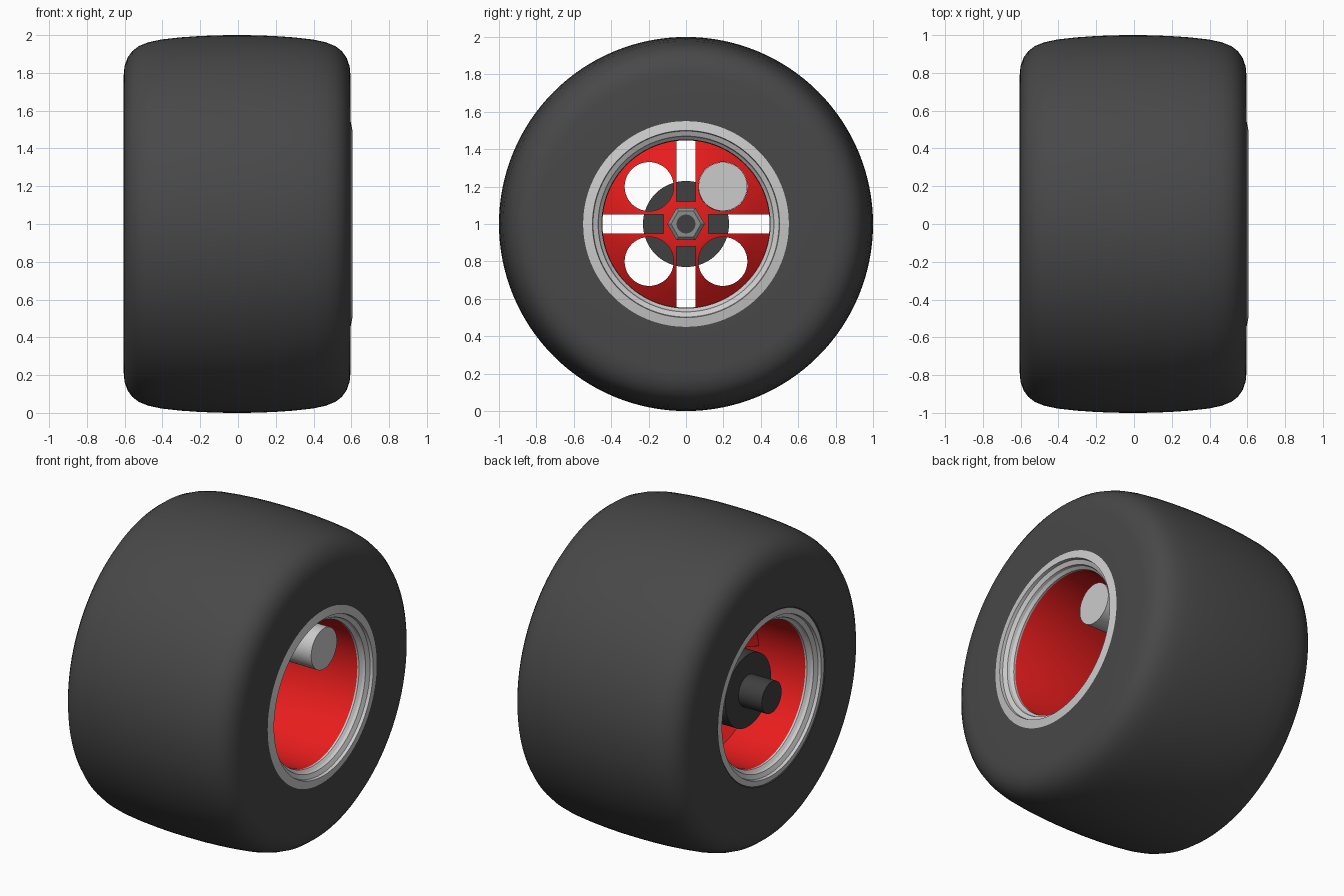
import bpy, bmesh, math
from mathutils import Matrix

if "Cube" in bpy.data.objects:
    bpy.data.objects.remove(bpy.data.objects["Cube"])

CZ = 1.0  # wheel centre height


def material(name, rgb):
    m = bpy.data.materials.new(name)
    m.diffuse_color = (*rgb, 1)
    m.use_nodes = True
    m.node_tree.nodes["Principled BSDF"].inputs["Base Color"].default_value = m.diffuse_color
    return m


RUBBER = material("rubber", (0.065, 0.065, 0.065))
RED = material("red_paint", (0.8, 0.012, 0.012))
DARK = material("dark_metal", (0.05, 0.05, 0.05))
STEEL = material("steel", (0.25, 0.27, 0.26))


def finish(bm, name, mat=None, angle=30):
    bmesh.ops.recalc_face_normals(bm, faces=bm.faces)
    me = bpy.data.meshes.new(name)
    bm.to_mesh(me)
    bm.free()
    ob = bpy.data.objects.new(name, me)
    bpy.context.collection.objects.link(ob)
    ob.location.z = CZ
    if mat:
        me.materials.append(mat)
    bpy.ops.object.select_all(action='DESELECT')
    ob.select_set(True)
    bpy.context.view_layer.objects.active = ob
    bpy.ops.object.shade_smooth_by_angle(angle=math.radians(angle))
    return ob


def lathe(name, profile, mat=None, steps=96, angle=30):
    """Spin a closed (x, radius) profile round the x axis."""
    bm = bmesh.new()
    vs = [bm.verts.new((x, 0, r)) for x, r in profile]
    es = [bm.edges.new((vs[i - 1], vs[i])) for i in range(len(vs))]
    bmesh.ops.spin(bm, geom=vs + es, cent=(0, 0, 0), axis=(1, 0, 0),
                   angle=math.tau, steps=steps, use_duplicate=False)
    bmesh.ops.remove_doubles(bm, verts=bm.verts, dist=1e-5)
    return finish(bm, name, mat, angle)


def add_cylinder(bm, x0, x1, r, y=0, z=0, seg=64):
    mat = Matrix.Translation(((x0 + x1) / 2, y, z)) @ Matrix.Rotation(math.pi / 2, 4, 'Y')
    bmesh.ops.create_cone(bm, cap_ends=True, segments=seg, radius1=r, radius2=r,
                          depth=abs(x1 - x0), matrix=mat)


def cylinder(name, x0, x1, r, y=0, z=0, seg=64, mat=None):
    bm = bmesh.new()
    add_cylinder(bm, x0, x1, r, y, z, seg)
    return finish(bm, name, mat)


# Tyre: flat sidewalls, rounded shoulders and slightly crowned tread
half = [(0.6, 0.54), (0.6, 0.79), (0.596, 0.835), (0.58, 0.88), (0.555, 0.915), (0.52, 0.942),
        (0.47, 0.962), (0.4, 0.977), (0.3, 0.988), (0.2, 0.995), (0.1, 0.999)]
outer = half + [(0, 1.0)] + [(-x, r) for x, r in reversed(half)]
tyre = [(x - 0.005, r) for x, r in outer] + [(-0.55, 0.48), (0.55, 0.48)]
lathe("tyre", tyre, RUBBER, 128, 35)

# Silver flange on each side of the rim
flange = [(0.592, 0.565), (0.605, 0.5), (0.585, 0.497), (0.572, 0.47), (0.555, 0.465),
          (0.54, 0.45), (0.5, 0.45), (0.5, 0.5), (0.56, 0.565)]
lathe("outer_rim_flange", flange, None, 96, 10)
lathe("inner_rim_flange", [(-x - (0.004 if r > 0.56 else 0.0), r) for x, r in flange],
      None, 96, 10)

# Red barrel
lathe("rim_barrel", [(0.54, 0.455), (0.52, 0.447), (-0.52, 0.447), (-0.54, 0.455),
                     (-0.54, 0.475), (0.54, 0.475)], RED)

# Domed wheel centre
front = [(0.06, 0), (0.06, 0.12), (0.04, 0.2), (0.0, 0.29), (-0.06, 0.37), (-0.13, 0.455)]
back = [(x - 0.08, r) for x, r in reversed(front)]
centre = lathe("wheel_centre", front + back, RED, 96, 30)

# Cutters: four round holes and a cross of four slots
bm = bmesh.new()
for sy in (-1, 1):
    for sz in (-1, 1):
        add_cylinder(bm, -0.5, 0.5, 0.131, 0.197 * sy, 0.2 * sz)
holes = finish(bm, "hole_cutters")
bm = bmesh.new()
for i in range(4):
    turn = Matrix.Rotation(i * math.pi / 2, 4, 'X')
    bmesh.ops.create_cube(bm, size=1, matrix=turn @ Matrix.Translation((0, 0, 0.31))
                          @ Matrix.Diagonal((1, 0.104, 0.38, 1)))
slots = finish(bm, "slot_cutters")
for cutter in (holes, slots):
    mod = centre.modifiers.new("cut", 'BOOLEAN')
    mod.operation = 'DIFFERENCE'
    mod.solver = 'EXACT'
    mod.object = cutter
    bpy.context.view_layer.objects.active = centre
    bpy.ops.object.modifier_move_to_index(modifier=mod.name, index=len(centre.modifiers) - 1)
bpy.context.view_layer.update()
dg = bpy.context.evaluated_depsgraph_get()
cut_mesh = bpy.data.meshes.new_from_object(centre.evaluated_get(dg))
centre.modifiers.clear()
centre.data = cut_mesh
for cutter in (holes, slots):
    bpy.data.objects.remove(cutter)
bpy.ops.object.select_all(action='DESELECT')
centre.select_set(True)
bpy.context.view_layer.objects.active = centre
bpy.ops.object.shade_smooth_by_angle(angle=math.radians(30))

# Hub drum, axle and hexagonal nut (points along y)
cylinder("hub_drum", -0.44, -0.2, 0.23, mat=DARK)
cylinder("axle", -0.605, 0.12, 0.05, mat=DARK)
cylinder("axle_stub", -0.605, -0.43, 0.1, mat=DARK)
bm = bmesh.new()
rings = []
for x, r, n in ((0.05, 0.1, 0), (0.1, 0.1, 0), (0.115, 0.08, 0), (0.115, 0.05, 0)):
    rings.append([bm.verts.new((x, r * math.cos(i * math.pi / 3), r * math.sin(i * math.pi / 3)))
                  for i in range(6)])
for a, b in zip(rings, rings[1:]):
    for i in range(6):
        bm.faces.new((a[i - 1], a[i], b[i], b[i - 1]))
finish(bm, "hex_nut", STEEL)

# Plain grey rod standing in one of the round holes
cylinder("hole_rod", -0.1, 0.47, 0.13, 0.197, 0.2)
